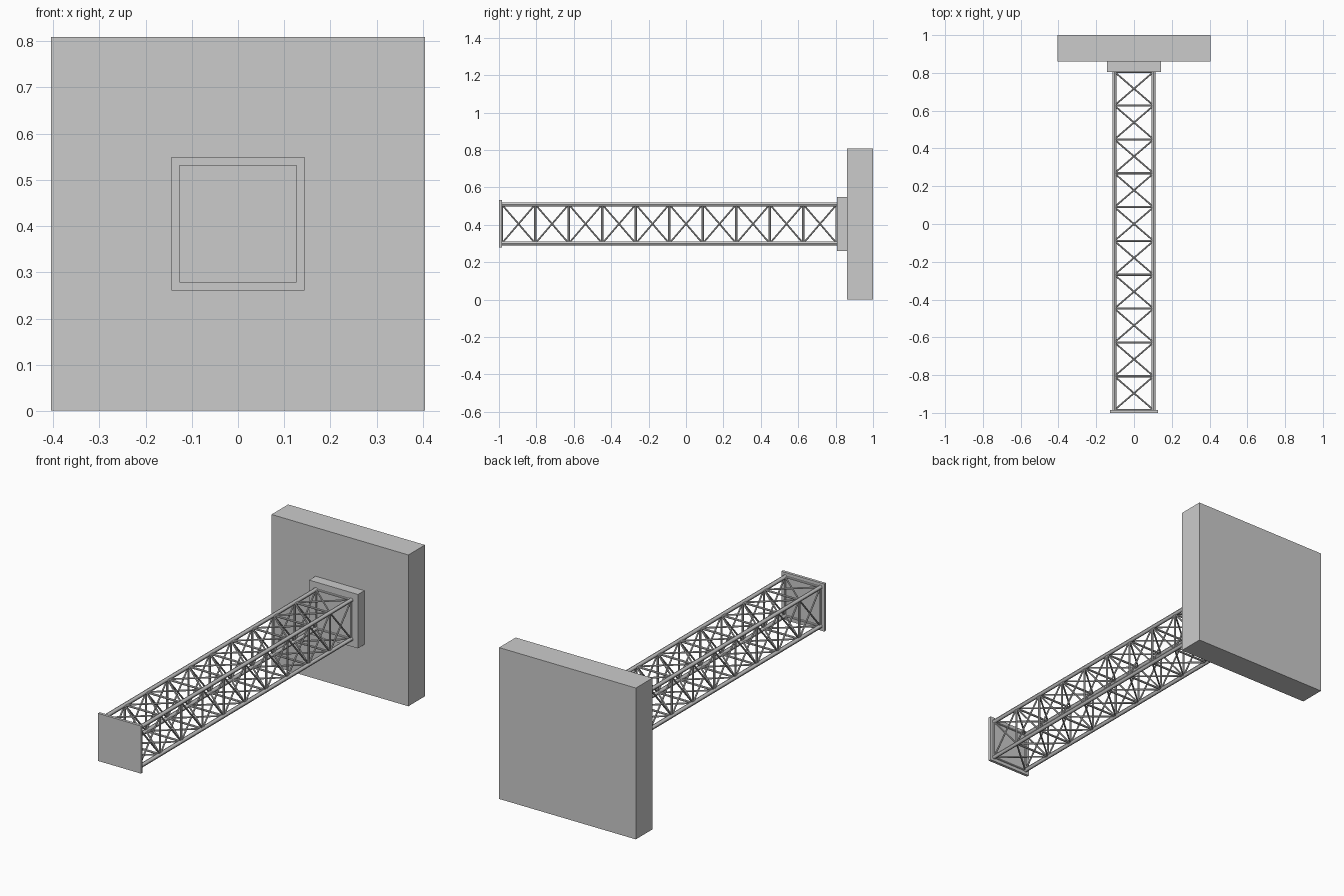
import bpy
from mathutils import Vector

if "Cube" in bpy.data.objects:
    bpy.data.objects.remove(bpy.data.objects["Cube"])

ZC = 0.405            # boom axis height
H = 0.104             # chord offset from the axis
Y0, Y1, BAYS = -0.985, 0.806, 10
STEP = (Y1 - Y0) / BAYS


def box(name, half, y0, y1):
    bpy.ops.mesh.primitive_cube_add(size=1, location=(0, (y0 + y1) / 2, ZC))
    ob = bpy.context.object
    ob.name = name
    ob.scale = (2 * half, y1 - y0, 2 * half)
    bpy.ops.object.transform_apply(location=False, rotation=False, scale=True)


def tube(name, a, b, r, sides=8):
    a, b = Vector(a), Vector(b)
    d = b - a
    bpy.ops.mesh.primitive_cylinder_add(
        vertices=sides, radius=r, depth=d.length, location=(a + b) / 2,
        rotation=d.to_track_quat('Z', 'Y').to_euler())
    ob = bpy.context.object
    ob.name = name
    bpy.ops.object.shade_smooth_by_angle()
    return ob


def join(name, parts):
    bpy.ops.object.select_all(action='DESELECT')
    for p in parts:
        p.select_set(True)
    bpy.context.view_layer.objects.active = parts[0]
    bpy.ops.object.join()
    bpy.context.object.name = name


# Wall block, mounting plate and end plate
box("wall_block", 0.404, 0.86, 1.0)
box("mounting_plate", 0.144, Y1, 0.86)
box("end_plate", 0.127, -1.0, Y0)

# Corners of the square section, in order round the axis
corners = [(-H, ZC - H), (H, ZC - H), (H, ZC + H), (-H, ZC + H)]


def node(i, y):
    x, z = corners[i % 4]
    return (x, y, z)


# Long chords
for i in range(4):
    tube(f"chord_{i + 1}", node(i, Y0), node(i, Y1), 0.011, 12)

# Square frames between bays
battens = [tube("batten", node(i, Y0 + k * STEP), node(i + 1, Y0 + k * STEP), 0.0055)
           for k in range(BAYS + 1) for i in range(4)]
join("cross_frames", battens)

# Crossed diagonals on all four faces of each bay
braces = []
for k in range(BAYS):
    ya, yb = Y0 + k * STEP, Y0 + (k + 1) * STEP
    for i in range(4):
        braces.append(tube("brace", node(i, ya), node(i + 1, yb), 0.0045))
        braces.append(tube("brace", node(i + 1, ya), node(i, yb), 0.0045))
join("diagonal_braces", braces)
